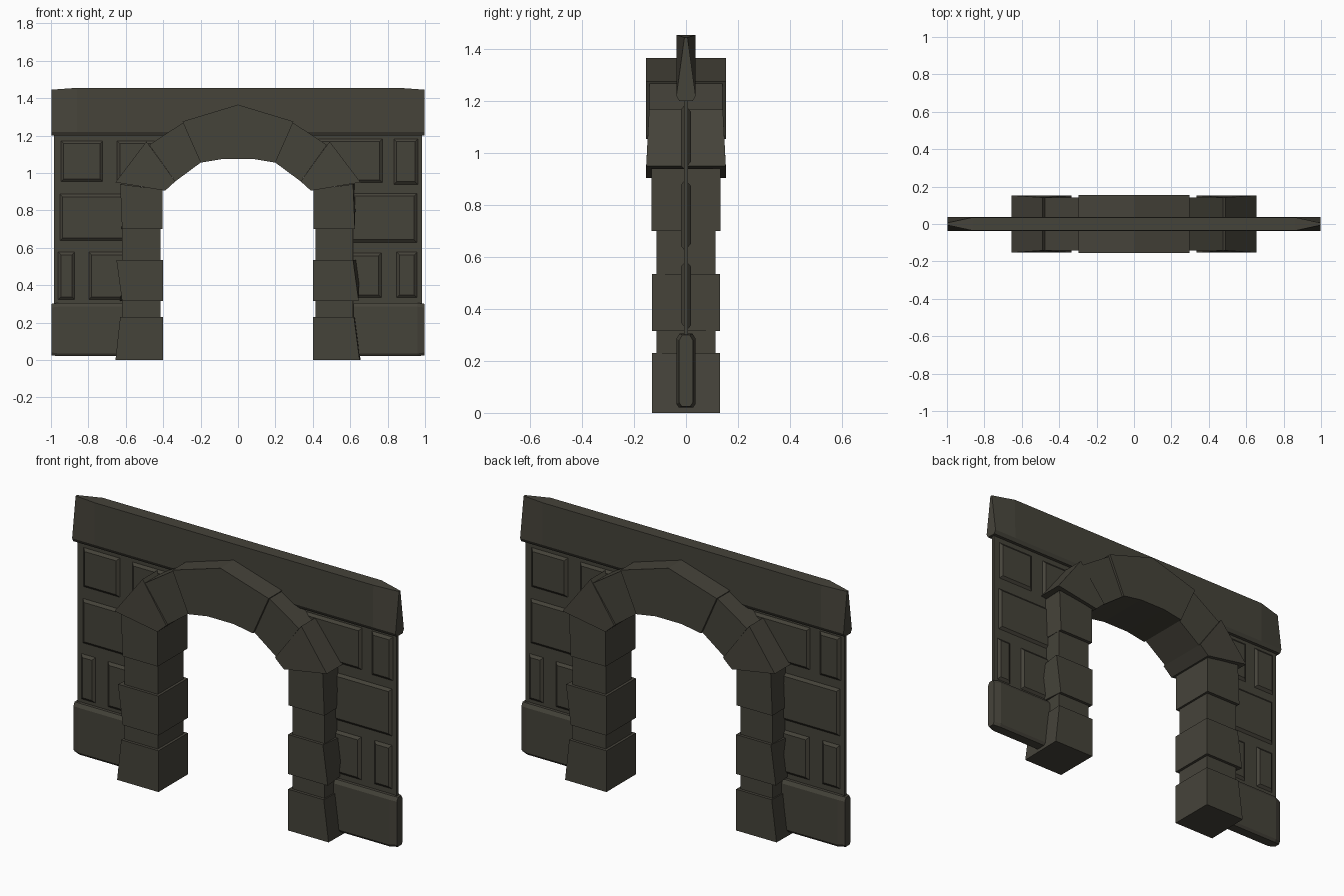
import bpy, bmesh, math

if "Cube" in bpy.data.objects:
    bpy.data.objects.remove(bpy.data.objects["Cube"])

mat = bpy.data.materials.new("dark_stone")
mat.diffuse_color = (0.06, 0.056, 0.042, 1)
mat.use_nodes = True
mat.node_tree.nodes["Principled BSDF"].inputs["Base Color"].default_value = mat.diffuse_color


def loft(name, sections, turned=False):
    """Closed flat-shaded solid through matching rings of points; turned = half a turn about z."""
    bm = bmesh.new()
    rings = [[bm.verts.new((-x, -y, z) if turned else (x, y, z)) for x, y, z in s] for s in sections]
    n = len(rings[0])
    for a, b in zip(rings, rings[1:]):
        for i in range(n):
            j = (i + 1) % n
            bm.faces.new((a[i], a[j], b[j], b[i]))
    bm.faces.new(rings[0])
    bm.faces.new(rings[-1][::-1])
    bmesh.ops.recalc_face_normals(bm, faces=bm.faces)
    me = bpy.data.meshes.new(name)
    bm.to_mesh(me)
    bm.free()
    me.materials.append(mat)
    ob = bpy.data.objects.new(name, me)
    bpy.context.collection.objects.link(ob)
    return ob


def slab(name, poly, d, back=None):
    """Front outline in x, z carried from -d to d, optionally to another back outline."""
    return loft(name, [[(x, -d, z) for x, z in poly], [(x, d, z) for x, z in (back or poly)]])


def rect(x0, x1, z0, z1, y):
    return [(x0, y, z0), (x1, y, z0), (x1, y, z1), (x0, y, z1)]


# Thin wall panel, its inner edge buried in the pillars and arch
half = [(-0.985, 0.03), (-0.52, 0.03), (-0.52, 0.97), (-0.41, 1.08), (-0.25, 1.19)]
slab("wall_panel", half + [(-x, z) for x, z in half[::-1]] + [(0.985, 1.22), (-0.985, 1.22)], 0.008)

# Raised wall stones: x0, x1, z0, z1 on the front; the back is the same turned round
stones = [(-0.95, -0.72, 0.95, 1.175), (-0.65, -0.36, 0.95, 1.175), (-0.955, -0.5, 0.635, 0.89),
          (-0.965, -0.87, 0.32, 0.58), (-0.8, -0.5, 0.32, 0.58),
          (0.83, 0.965, 0.935, 1.185), (0.4, 0.775, 0.945, 1.185), (0.5, 0.96, 0.625, 0.895),
          (0.5, 0.77, 0.33, 0.575), (0.845, 0.96, 0.33, 0.58)]
for x0, x1, z0, z1 in stones:
    i = 0.018
    for turned in (False, True):
        loft("wall_stone", [rect(x0, x1, z0, z1, -0.005),
                            rect(x0 + i, x1 - i, z0 + i, z1 - i, -0.02)], turned)


# Coping beam: rounded-off top corners at both ends
def coping(x, yt, top):
    return [(x, -yt, top), (x, -0.037, 1.22), (x, -0.026, 1.2),
            (x, 0.026, 1.2), (x, 0.037, 1.22), (x, yt, top)]


loft("coping_beam", [coping(-0.998, 0.006, 1.445), coping(-0.86, 0.036, 1.455),
                     coping(0.86, 0.036, 1.455), coping(0.998, 0.006, 1.445)])


# Plinth blocks at the foot of the wall, chamfered at the outer end
def plinth(x, y, z0, z1):
    return [(x, -y + 0.01, z0), (x, -y, z0 + 0.015), (x, -y, z1 - 0.02), (x, -y + 0.012, z1),
            (x, y - 0.012, z1), (x, y, z1 - 0.02), (x, y, z0 + 0.015), (x, y - 0.01, z0)]


for turned in (False, True):
    loft("plinth_block", [plinth(-0.55, 0.037, 0.02, 0.305), plinth(-0.96, 0.037, 0.02, 0.305),
                          plinth(-0.998, 0.026, 0.025, 0.3)], turned)

# Pillar courses: z0, z1, inner x, outer x bottom/top left, outer x bottom/top right, half depth
courses = [(0.0, 0.23, 0.4, 0.655, 0.63, 0.65, 0.62, 0.13),
           (0.23, 0.315, 0.415, 0.62, 0.62, 0.615, 0.615, 0.114),
           (0.315, 0.535, 0.4, 0.62, 0.65, 0.645, 0.615, 0.13),
           (0.535, 0.7, 0.415, 0.62, 0.62, 0.615, 0.615, 0.114),
           (0.7, 0.94, 0.403, 0.62, 0.63, 0.625, 0.615, 0.132)]
for z0, z1, xi, lb, lt, rb, rt, d in courses:
    zi = 0.91 if z1 == 0.94 else z1
    left = [(-xi, z0), (-lb, z0), (-lt, z1), (-xi, zi)]
    right = [(-xi, z0), (-rb, z0), (-rt, z1), (-xi, zi)]
    slab("left_pillar_block", left, d, right)
    slab("right_pillar_block", [(-x, z) for x, z in right], d, [(-x, z) for x, z in left])

# Arch stones: springer and haunch on each side, keystone on top
springer = [(-0.655, 0.95), (-0.39, 0.905), (-0.335, 0.955), (-0.49, 1.168)]
haunch = [(-0.335, 0.955), (-0.2, 1.055), (-0.292, 1.27), (-0.475, 1.15)]
for s in (1, -1):
    loft("arch_springer", [[(s * x, y * (0.153 if z < 1 else 0.142), z) for x, z in springer] for y in (-1, 1)])
    slab("arch_haunch", [(s * x, z) for x, z in haunch], 0.141)
slab("keystone", [(-0.297, 1.275), (-0.2, 1.055), (-0.08, 1.075), (0.08, 1.075),
                  (0.2, 1.055), (0.297, 1.275), (0, 1.365)], 0.154)
